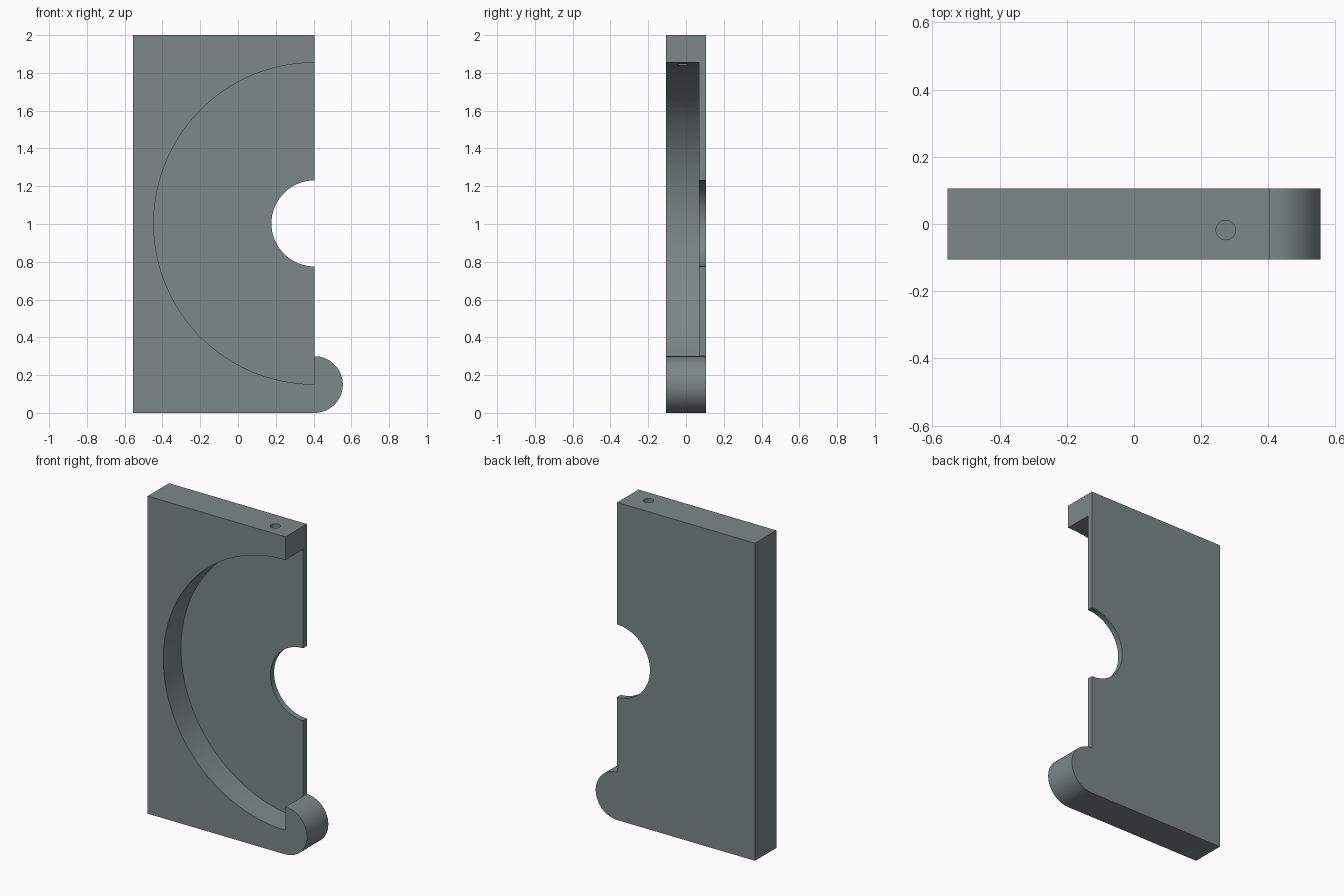
import bpy, bmesh, math

if "Cube" in bpy.data.objects:
    bpy.data.objects.remove(bpy.data.objects["Cube"])

LEFT, EDGE, HALF = -0.555, 0.405, 0.106   # block left, cut edge, half depth
KNOB_R, RECESS_R, HOLE_R, MID = 0.15, 0.851, 0.228, 1.003

mat = bpy.data.materials.new("slate_grey")
mat.diffuse_color = (0.205, 0.242, 0.244, 1)
mat.use_nodes = True
mat.node_tree.nodes["Principled BSDF"].inputs["Base Color"].default_value = mat.diffuse_color


def arc(cx, cz, r, a0, a1, n):
    """Points on an arc in the XZ plane, angles in degrees."""
    pts = []
    for i in range(n + 1):
        a = math.radians(a0 + (a1 - a0) * i / n)
        pts.append((cx + r * math.cos(a), cz + r * math.sin(a)))
    return pts


def extrude_profile(name, pts, y0, y1):
    """Solid made by extruding an XZ outline from y0 to y1."""
    bm = bmesh.new()
    face = bm.faces.new([bm.verts.new((x, y0, z)) for x, z in pts])
    ext = bmesh.ops.extrude_face_region(bm, geom=[face])
    verts = [v for v in ext["geom"] if isinstance(v, bmesh.types.BMVert)]
    bmesh.ops.translate(bm, verts=verts, vec=(0, y1 - y0, 0))
    bmesh.ops.recalc_face_normals(bm, faces=bm.faces)
    mesh = bpy.data.meshes.new(name)
    bm.to_mesh(mesh)
    bm.free()
    obj = bpy.data.objects.new(name, mesh)
    bpy.context.collection.objects.link(obj)
    mesh.materials.append(mat)
    return obj


def cut(target, cutter):
    bpy.context.view_layer.objects.active = target
    mod = target.modifiers.new("cut", 'BOOLEAN')
    mod.operation, mod.solver, mod.object = 'DIFFERENCE', 'EXACT', cutter
    bpy.ops.object.modifier_apply(modifier=mod.name)
    bpy.data.objects.remove(cutter)


# Block outline with rounded foot knob and half-round centre notch
outline = [(LEFT, 0)]
outline += arc(EDGE, KNOB_R, KNOB_R, -90, 90, 40)
outline += arc(EDGE, MID, HOLE_R, 270, 90, 48)
outline += [(EDGE, 2), (LEFT, 2)]
housing = extrude_profile("half_housing", outline, -HALF, HALF)

# Half-round recess in the front, stopping at the flat side of the knob
pocket = arc(EDGE, MID, RECESS_R, 270, 90, 96)
pocket += [(0.7, MID + RECESS_R), (0.7, 0.32), (EDGE, 2 * KNOB_R)]
cut(housing, extrude_profile("recess_cutter", pocket, -0.3, 0.07))

# Screw hole through the top wall into the recess
bpy.ops.mesh.primitive_cylinder_add(vertices=32, radius=0.029, depth=0.5,
                                    location=(0.273, -0.018, 1.95))
cut(housing, bpy.context.object)

# Smooth curved walls, crisp edges
bpy.ops.object.select_all(action='DESELECT')
housing.select_set(True)
bpy.context.view_layer.objects.active = housing
bpy.ops.object.shade_smooth_by_angle(angle=math.radians(30))
